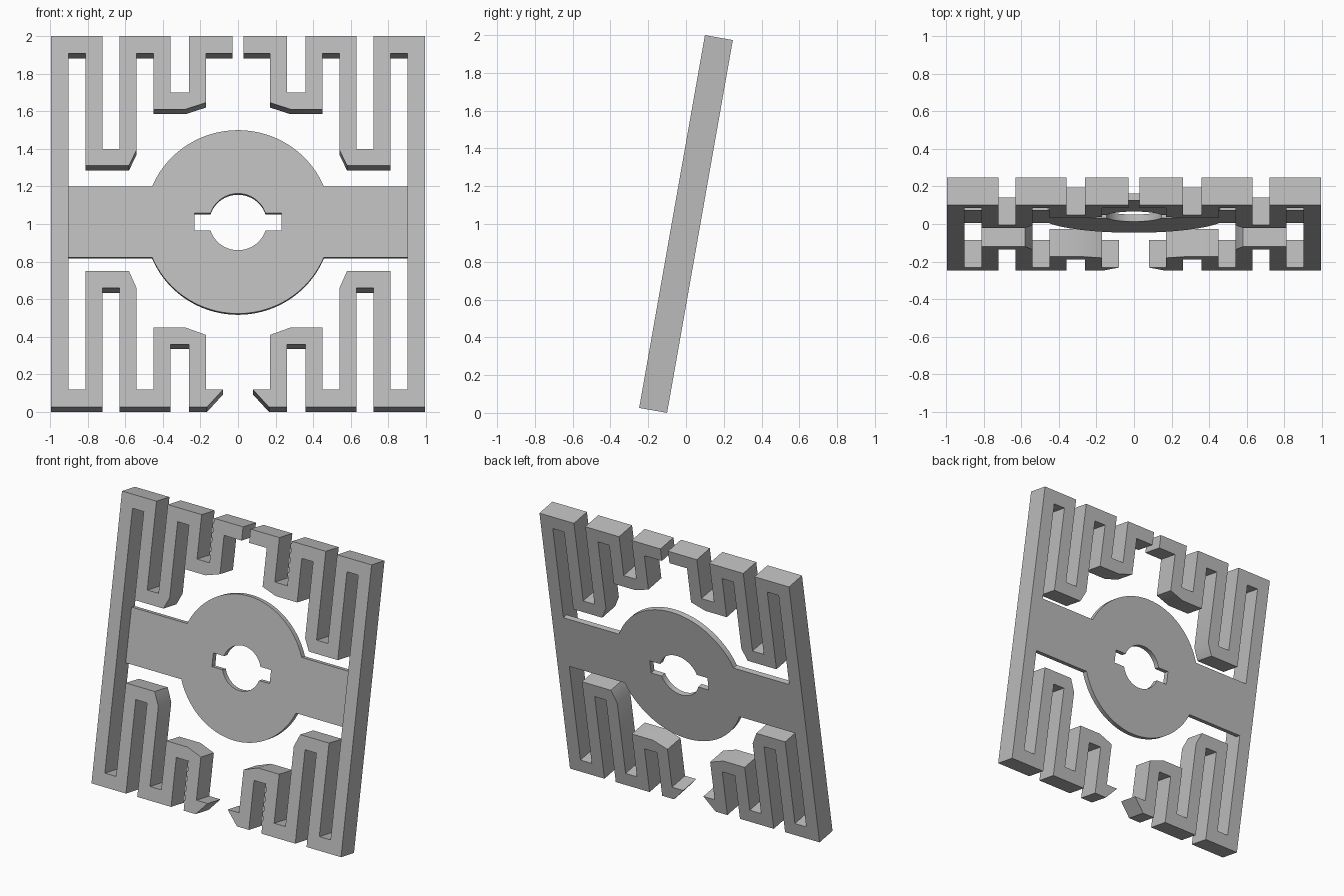
import bpy, bmesh, math

cube = bpy.data.objects.get("Cube")
if cube:
    bpy.data.objects.remove(cube, do_unlink=True)

GREY = (0.5, 0.5, 0.5, 1)
grey = bpy.data.materials.new("plain grey")
grey.use_nodes = True
grey.diffuse_color = GREY
grey.node_tree.nodes["Principled BSDF"].inputs["Base Color"].default_value = GREY

FRONT, BACK = -0.075, 0.075
END = 1.002       # half length of the panel along its slope
WEB = 0.908       # inner edge of the end webs
SIDE, RAIL = 0.995, 0.9
TILT = math.radians(-10)


def slab(name, outline, front, back):
    """Extrude a right-half outline, mirror it and lean it backwards."""
    bm = bmesh.new()
    face = bm.faces.new([bm.verts.new((x, front, v)) for x, v in outline])
    moved = bmesh.ops.extrude_face_region(bm, geom=[face], use_keep_orig=True)
    verts = [g for g in moved["geom"] if isinstance(g, bmesh.types.BMVert)]
    bmesh.ops.translate(bm, verts=verts, vec=(0, back - front, 0))
    # open the mirror seam
    seam = [f for f in bm.faces if all(abs(v.co.x) < 1e-5 for v in f.verts)]
    if seam:
        bmesh.ops.delete(bm, geom=seam, context='FACES_ONLY')
    bmesh.ops.recalc_face_normals(bm, faces=bm.faces)
    mesh = bpy.data.meshes.new(name)
    bm.to_mesh(mesh)
    bm.free()
    mesh.materials.append(grey)
    ob = bpy.data.objects.new(name, mesh)
    bpy.context.collection.objects.link(ob)
    ob.rotation_euler.x = TILT
    ob.location.z = 1
    mirror = ob.modifiers.new("mirror", 'MIRROR')
    mirror.use_clip = True
    bpy.ops.object.select_all(action='DESELECT')
    ob.select_set(True)
    bpy.context.view_layer.objects.active = ob
    bpy.ops.object.shade_smooth_by_angle(angle=math.radians(30))
    return ob


def meander(end, web, long_bend, short_bend, tip_outer, tip_inner):
    """Winding strip from the side rail to its tip and back.
    Each bend is (slot floor, outer edge, chamfer height)."""
    slot1, edge1, cham1 = long_bend
    slot2, edge2, cham2 = short_bend
    return [(SIDE, end), (.72, end), (.72, slot1), (.63, slot1), (.63, end),
            (.36, end), (.36, slot2), (.26, slot2), (.26, end),
            (tip_outer, end), (tip_inner, web), (.17, web),
            (.17, cham2), (.28, edge2), (.45, edge2), (.45, web),
            (.54, web), (.54, cham1), (.58, edge1), (.81, edge1),
            (.81, web), (RAIL, web)]


def arc(radius, start, stop, steps, centre):
    return [(radius * math.cos(start + (stop - start) * i / steps),
             centre + radius * math.sin(start + (stop - start) * i / steps))
            for i in range(steps + 1)]


# Side rails with winding strips at the top and bottom
upper = meander(END, WEB, (.393, .302, .385), (.697, .606, .642), .03, .03)
lower = meander(-END, -WEB, (-.358, -.267, -.358), (-.663, -.572, -.612), .165, .08)
slab("winding_frame", upper + lower[::-1], FRONT, BACK)

# Round hub with two arms, a bore and a keyway
C, R, BORE, ARM, KEY = .018, .495, .153, .191, .047
a, k, q = math.asin(ARM / R), math.asin(KEY / BORE), math.pi / 2
hub = arc(R, -q, -a, 32, C)
hub += [(RAIL, C - ARM), (RAIL, C + ARM)]
hub += arc(R, a, q, 32, C)
hub += arc(BORE, q, k, 20, C)
hub += [(.23, C + KEY), (.23, C - KEY)]
hub += arc(BORE, -k, -q, 20, C)
for i, (x, v) in enumerate(hub):
    if abs(x) < 1e-6:
        hub[i] = (0, v)
slab("hub_plate", hub, .037, BACK)
